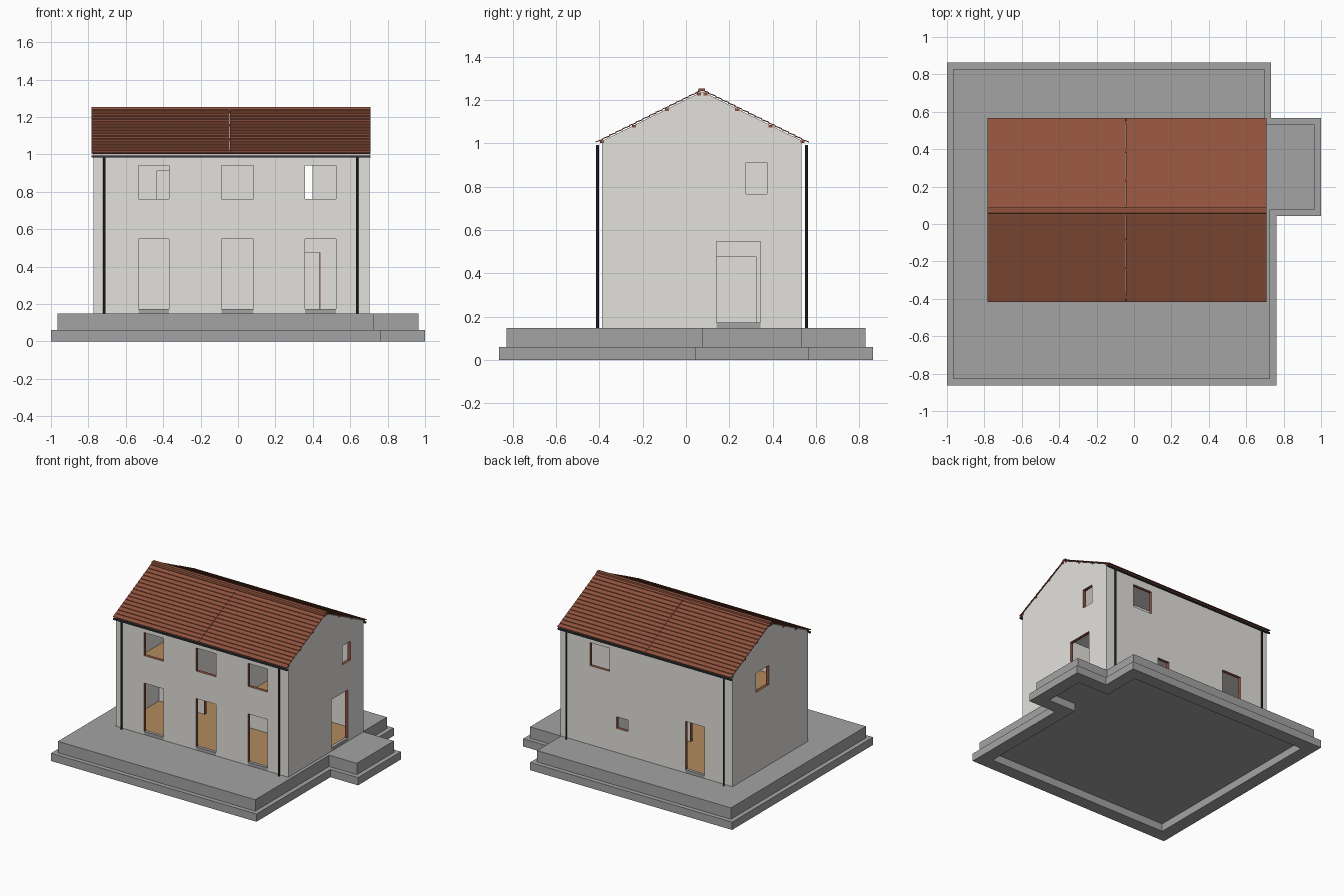
import bpy, bmesh, math

if "Cube" in bpy.data.objects:
    bpy.data.objects.remove(bpy.data.objects["Cube"])


def material(name, rgb):
    m = bpy.data.materials.new(name)
    m.diffuse_color = (*rgb, 1)
    m.use_nodes = True
    m.node_tree.nodes["Principled BSDF"].inputs["Base Color"].default_value = m.diffuse_color
    return m


PLASTER = material("pale plaster", (0.77, 0.755, 0.72))
STONE = material("grey concrete", (0.37, 0.37, 0.37))
TILE = material("clay tile", (0.28, 0.086, 0.047))
WOOD = material("tan floor", (0.45, 0.26, 0.115))
METAL = material("dark metal", (0.035, 0.037, 0.045))


def finish(name, bm, *mats):
    bmesh.ops.recalc_face_normals(bm, faces=bm.faces[:])
    me = bpy.data.meshes.new(name)
    bm.to_mesh(me)
    bm.free()
    for m in mats:
        me.materials.append(m)
    ob = bpy.data.objects.new(name, me)
    bpy.context.collection.objects.link(ob)
    return ob


def add_prism(bm, pts, a, b, axis="z"):
    """Extrude a 2D outline along z (points are x, y) or x (points are y, z)."""
    place = (lambda p, t: (p[0], p[1], t)) if axis == "z" else (lambda p, t: (t, p[0], p[1]))
    lo = [bm.verts.new(place(p, a)) for p in pts]
    hi = [bm.verts.new(place(p, b)) for p in pts]
    n = len(pts)
    bm.faces.new(lo[::-1])
    bm.faces.new(hi)
    for i in range(n):
        j = (i + 1) % n
        bm.faces.new((lo[i], lo[j], hi[j], hi[i]))


def add_box(bm, x0, x1, y0, y1, z0, z1):
    add_prism(bm, [(x0, y0), (x1, y0), (x1, y1), (x0, y1)], z0, z1)


def boxes(name, mat, dims):
    bm = bmesh.new()
    for d in dims:
        add_box(bm, *d)
    return finish(name, bm, mat)


# Stepped plinth: hollow footing ring below, solid terrace above
def outline(d):
    return [(-1 + d, -0.863 + d), (0.763 - d, -0.863 + d), (0.763 - d, 0.042 + d), (1 - d, 0.042 + d),
            (1 - d, 0.568 - d), (0.733 - d, 0.568 - d), (0.733 - d, 0.863 - d), (-1 + d, 0.863 - d)]


bm = bmesh.new()
loops = [[bm.verts.new((x, y, z)) for x, y in outline(d)]
         for d, z in ((0, 0), (0, 0.06), (0.10, 0.06), (0.10, 0))]
for k in range(4):
    a, b = loops[k], loops[(k + 1) % 4]
    for i in range(8):
        j = (i + 1) % 8
        bm.faces.new((a[i], a[j], b[j], b[i]))
finish("footing_ring", bm, STONE)
bm = bmesh.new()
add_prism(bm, outline(0.035), 0.06, 0.148)
finish("terrace", bm, STONE)

# House shell with gabled ends
X0, X1, Y0, Y1, T = -0.773, 0.703, -0.388, 0.533, 0.025
ZB = 0.148
YR, ZR, YE, ZE = 0.075, 1.243, 0.492, 1.0   # ridge line, eave reach and height
SLOPE = (ZR - ZE) / YE


def roof_z(y):
    return ZR - abs(y - YR) * SLOPE


bm = bmesh.new()
add_prism(bm, [(Y0, ZB), (Y1, ZB), (Y1, roof_z(Y1) - 0.004), (YR, ZR - 0.004),
               (Y0, roof_z(Y0) - 0.004)], X0, X1, "x")
walls = finish("house_walls", bm, PLASTER, TILE)

hollow = boxes("hollow_cutter", PLASTER, [(X0 + T, X1 - T, Y0 + T, Y1 - T, 0, 2)])

# Openings: three bays in front, plus back and gable openings
BAYS = [(-0.533, -0.368), (-0.088, 0.082), (0.357, 0.525)]
D = 0.04
fy, by = (Y0 - D, Y0 + T + D), (Y1 - T - D, Y1 + D)
lx, rx = (X0 - D, X0 + T + D), (X1 - T - D, X1 + D)
cuts = []
for a, b in BAYS:
    cuts += [(a, b, *fy, 0.1, 0.547), (a, b, *fy, 0.76, 0.939)]
cuts += [(-0.533, -0.368, *by, 0.1, 0.547), (0.285, 0.45, *by, 0.76, 0.939),
         (0.125, 0.225, *by, 0.335, 0.425),
         (*rx, 0.14, 0.343, 0.1, 0.547), (*rx, 0.278, 0.375, 0.765, 0.912),
         (*lx, 0.09, 0.245, 0.77, 0.92)]
openings = boxes("opening_cutter", PLASTER, cuts)
openings.data.materials.append(TILE)
for p in openings.data.polygons:
    p.material_index = 1          # brown reveals
for cutter in (hollow, openings):
    mod = walls.modifiers.new(cutter.name, "BOOLEAN")
    mod.operation = "DIFFERENCE"
    mod.solver = "EXACT"
    mod.object = cutter
    cutter.hide_render = True
    cutter.hide_viewport = True

# Door sills
sills = [(a, b, Y0, Y0 + T, ZB, 0.172) for a, b in BAYS]
sills += [(-0.533, -0.368, Y1 - T, Y1, ZB, 0.172), (X1 - T, X1, 0.14, 0.343, ZB, 0.172)]
boxes("door_sills", STONE, sills)

# Floors, ceiling and inner partitions
IX0, IX1, IY0, IY1 = X0 + T, X1 - T, Y0 + T, Y1 - T
boxes("ground_floor", WOOD, [(IX0, IX1, IY0, IY1, ZB, 0.165)])
boxes("upper_floor_slab", PLASTER, [(IX0, IX1, IY0, IY1, 0.575, 0.597)])
boxes("upper_floor", WOOD, [(IX0, IX1, IY0, IY1, 0.597, 0.602)])
boxes("attic_ceiling", PLASTER, [(IX0, IX1, IY0, IY1, 0.972, 0.985)])
G0, G1 = 0.10, 0.12       # ground spine
U0, U1 = 0.25, 0.27       # upper spine
boxes("ground_spine_wall", PLASTER, [
    (IX0, -0.36, G0, G1, 0.165, 0.575), (-0.12, 0.30, G0, G1, 0.165, 0.575),
    (0.44, IX1, G0, G1, 0.165, 0.575),
    (-0.36, -0.12, G0, G1, 0.475, 0.575), (0.30, 0.44, G0, G1, 0.475, 0.575)])
boxes("upper_spine_wall", PLASTER, [
    (IX0, -0.435, U0, U1, 0.602, 0.972), (-0.295, 0.20, U0, U1, 0.602, 0.972),
    (-0.435, -0.295, U0, U1, 0.91, 0.972), (0.397, IX1, U0, U1, 0.602, 0.972)])
boxes("cross_walls", PLASTER, [
    (0.24, 0.26, 0.325, IY1, 0.165, 0.575), (0.24, 0.26, G1, 0.325, 0.475, 0.575),
    (-0.135, -0.115, IY0, U0, 0.602, 0.972), (0.20, 0.22, IY0, U1, 0.602, 0.972)])

# Brown linings on the inner ground doorways
linings = []
for a, b in ((-0.36, -0.12), (0.30, 0.44)):
    linings += [(a, a + 0.004, G0, G1, 0.165, 0.475), (b - 0.004, b, G0, G1, 0.165, 0.475)]
boxes("inner_door_linings", TILE, linings)

# Roof: overlapping thin tile courses on each slope, in two runs
COURSES = 16
RX0, RX1 = -0.782, 0.708
for side, label in ((-1, "front"), (1, "back")):
    def at(t, h):
        return (YR + side * YE * t, ZR - (ZR - ZE) * t + h)
    bm = bmesh.new()
    for i in range(COURSES):
        t0, t1 = max(0, (i - 0.12) / COURSES), (i + 1) / COURSES
        course = [at(t0, -0.001), at(t1, 0.004), at(t1, 0.009), at(t0, 0.004)]
        for a, b in ((RX0, -0.046), (-0.044, RX1)):
            add_prism(bm, course, a, b, "x")
    finish(label + "_roof_tiles", bm, TILE)

    # Purlins under the tiles
    bm = bmesh.new()
    for t in (0.03, 0.33, 0.64, 0.94):
        y, z = at(t, -0.008)
        add_box(bm, RX0 + 0.003, RX1 - 0.003, y - 0.010, y + 0.010, z - 0.006, z + 0.006)
    finish(label + "_purlins", bm, TILE)

    # Gutter and downpipes
    py = Y0 - 0.020 if side < 0 else Y1 + 0.024
    boxes(label + "_gutter", METAL, [(RX0, RX1, py - 0.007, py + 0.007, 0.982, 0.993)])
    bm = bmesh.new()
    for px in (-0.714, 0.637):
        add_prism(bm, [(px + 0.0068 * math.cos(k * math.pi / 4), py + 0.0068 * math.sin(k * math.pi / 4))
                       for k in range(8)], ZB, 0.984)
    finish(label + "_downpipes", bm, METAL)

# Ridge cap
bm = bmesh.new()
add_prism(bm, [(YR - 0.020, ZR - 0.002), (YR + 0.014, ZR - 0.002), (YR + 0.012, ZR + 0.010),
               (YR - 0.016, ZR + 0.010)], RX0, RX1, "x")
finish("ridge_cap", bm, TILE)
